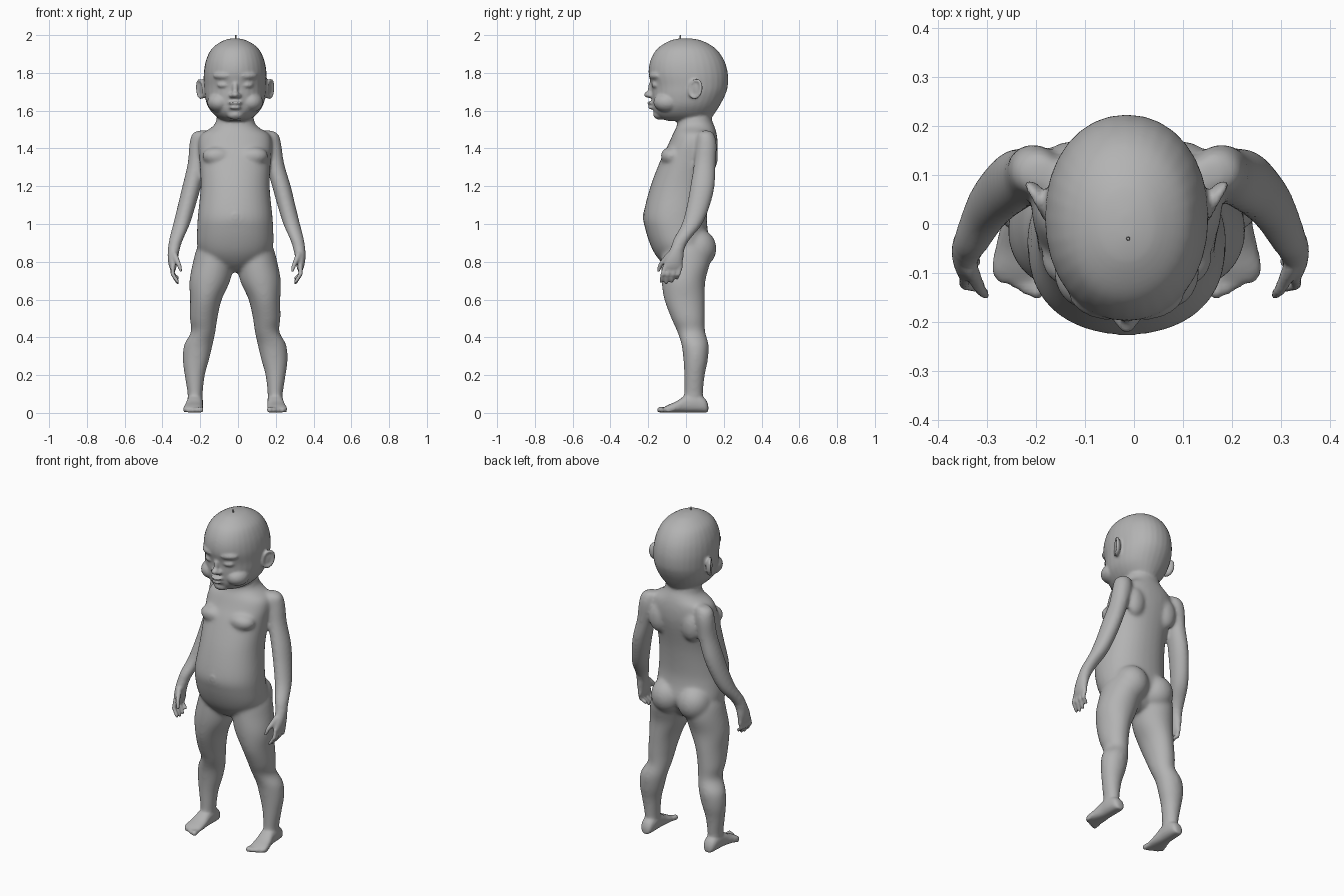
import bpy, bmesh, math
from mathutils import Vector, Matrix

if "Cube" in bpy.data.objects:
    bpy.data.objects.remove(bpy.data.objects["Cube"])

MID = -0.015          # body midline
SIDES = (-1, 1)

skin = bpy.data.materials.new("plain grey")
skin.use_nodes = True
GREY = (0.45, 0.45, 0.45, 1)
skin.diffuse_color = GREY
skin.node_tree.nodes["Principled BSDF"].inputs["Base Color"].default_value = GREY

# Small spike on the crown
bpy.ops.mesh.primitive_cone_add(vertices=8, radius1=.005, radius2=.003, depth=.03,
                                location=(-.012, -.03, 1.985))
spike = bpy.context.object
spike.name = "crown_spike"
spike.data.materials.append(skin)

# One unit ball, copied wherever a rounded form is needed
ball = bmesh.new()
bmesh.ops.create_icosphere(ball, subdivisions=3, radius=1)
ball_verts = [v.co.copy() for v in ball.verts]
ball_faces = [[v.index for v in f.verts] for f in ball.faces]
ball.free()

verts, faces = [], []


def spline(rows, steps=5):
    """Smoothly interpolate rows of numbers."""
    rows = [Vector(r) for r in rows]
    out = []
    for i in range(len(rows) - 1):
        a, b = rows[max(i - 1, 0)], rows[i]
        c, d = rows[i + 1], rows[min(i + 2, len(rows) - 1)]
        for k in range(steps):
            t = k / steps
            out.append(b + (c - a) * (t / 2) + (a * 2 - b * 5 + c * 4 - d) * (t * t / 2)
                       + (b * 3 - a - c * 3 + d) * (t ** 3 / 2))
    return out + [rows[-1]]


def loft(rows, along="Z", power=2.0, n=32):
    """Rows of (position along axis, centre u, centre v, radius u, radius v)."""
    base = len(verts)
    rings = spline(rows)
    for p, u, v, ru, rv in rings:
        for k in range(n):
            t = math.tau * k / n
            c, s = math.cos(t), math.sin(t)
            du = math.copysign(abs(c) ** (2 / power), c) * ru
            dv = math.copysign(abs(s) ** (2 / power), s) * rv
            verts.append((u + du, v + dv, p) if along == "Z" else (u + du, p, v + dv))
    for r in range(len(rings) - 1):
        a = base + r * n
        for k in range(n):
            j = (k + 1) % n
            faces.append((a + k, a + j, a + n + j, a + n + k))
    faces.append(list(range(base + n - 1, base - 1, -1)))
    faces.append(list(range(len(verts) - n, len(verts))))


def profile(rows, power):
    """Rows of (z, half width, front y, back y) on the midline."""
    loft([(z, MID, (f + b) / 2, w, (b - f) / 2) for z, w, f, b in rows], "Z", power)


def blob(centre, radii, turn=0.0):
    m = Matrix.Translation(centre) @ Matrix.Rotation(turn, 4, "Z") @ Matrix.Diagonal((*radii, 1))
    base = len(verts)
    verts.extend(m @ v for v in ball_verts)
    faces.extend([base + i for i in f] for f in ball_faces)


def chain(start, end, r0, r1, count=6):
    """Tapering finger made from overlapping balls."""
    for k in range(count):
        t = k / (count - 1)
        r = r0 + (r1 - r0) * t
        blob(Vector(start).lerp(Vector(end), t), (r, r, r))


# Torso and neck
profile([(1.62, .09, -.03, .13), (1.55, .1, -.045, .138), (1.515, .12, -.05, .152),
         (1.475, .18, -.07, .163), (1.42, .195, -.095, .168), (1.35, .19, -.13, .162),
         (1.2, .183, -.188, .13), (1.05, .197, -.225, .112), (.97, .202, -.215, .115),
         (.88, .2, -.185, .13), (.82, .165, -.15, .1), (.77, .09, -.1, .07),
         (.745, .03, -.05, .03)], 2.2)
# Head
profile([(1.983, .015, -.03, .02), (1.97, .065, -.085, .085), (1.93, .122, -.15, .155),
         (1.87, .153, -.187, .2), (1.8, .166, -.198, .221), (1.73, .165, -.184, .221),
         (1.68, .161, -.182, .206), (1.63, .148, -.178, .18), (1.59, .122, -.168, .155),
         (1.56, .088, -.14, .132), (1.545, .05, -.09, .1)], 2.1)
# Nose, lips and chin
blob((MID, -.186, 1.715), (.016, .016, .04))
blob((MID, -.196, 1.685), (.021, .027, .018))
blob((MID, -.182, 1.641), (.038, .024, .010))
blob((MID, -.180, 1.617), (.032, .023, .010))
blob((MID, -.140, 1.58), (.045, .034, .028))
# Navel rim
for k in range(8):
    t = math.tau * k / 8
    blob((MID + .013 * math.cos(t), -.221, 1.04 + .015 * math.sin(t)), (.007, .008, .007))

for s in SIDES:
    def at(a, y, z):
        return (MID + s * a, y, z)

    # Face: cheeks, brows, closed eyelids, nostrils
    blob(at(.082, -.098, 1.645), (.066, .075, .055))
    blob(at(.06, -.158, 1.785), (.06, .034, .024), s * .35)
    blob(at(.066, -.163, 1.735), (.031, .018, .015), s * .35)
    blob(at(.02, -.186, 1.68), (.012, .018, .012))
    # Ear: thin shell with raised rim
    flare = Matrix.Translation(at(.176, .055, 1.715)) @ Matrix.Rotation(-s * .5, 4, "Z")
    blob(flare.translation, (.012, .034, .05), -s * .5)
    for k in range(20):
        t = math.tau * k / 20
        rim = flare @ Vector((s * .01, .034 * math.cos(t) + .006 * math.sin(t), .047 * math.sin(t)))
        blob(rim, (.009, .009, .009))
    # Chest, shoulder blade and buttock
    blob(at(.095, -.075, 1.36), (.08, .06, .05))
    blob(at(.11, .125, 1.36), (.06, .045, .09))
    blob(at(.088, .062, .87), (.098, .1, .105))
    # Leg
    loft([(z, MID + s * a, (f + b) / 2, r, (b - f) / 2) for z, a, r, f, b in (
        (.92, .11, .06, -.08, .08), (.87, .113, .09, -.12, .12), (.8, .116, .107, -.13, .128),
        (.7, .134, .108, -.13, .103), (.6, .155, .084, -.115, .1), (.5, .167, .073, -.078, .1),
        (.43, .169, .065, -.047, .102), (.36, .195, .076, -.024, .12), (.28, .208, .07, -.014, .116),
        (.2, .214, .054, -.01, .1), (.1, .212, .04, -.01, .09), (.04, .212, .038, -.01, .09))])
    # Foot and toes
    loft([(y, MID + s * a, h / 2 + .002, w, h / 2) for y, a, w, h in (
        (.118, .21, .018, .04), (.1, .211, .035, .075), (.05, .212, .042, .1), (0, .214, .043, .092),
        (-.05, .219, .049, .06), (-.095, .223, .052, .04), (-.12, .22, .042, .026))], "Y", 2.4)
    for k in range(5):
        r = .0165 - .0016 * k
        a, y = .183 + .0205 * k, -.137 + .006 * k + .0012 * k * k
        chain(at(a, y + .03, .019), at(a, y, r), r * .8, r, 4)

    # Arm, spread a little wider on the left
    def wide(z):
        return .015 * min(1, max(0, (1.45 - z) / .25)) if s > 0 else 0

    loft([(z, MID + s * a + wide(z), y, rx, ry) for z, a, y, rx, ry in (
        (1.495, .17, .105, .025, .025), (1.475, .183, .105, .047, .045), (1.42, .19, .108, .053, .055),
        (1.32, .202, .1, .05, .058), (1.2, .23, .087, .05, .065), (1.1, .256, .066, .048, .062),
        (1.0, .284, .032, .045, .055), (.92, .312, -.022, .038, .045), (.87, .324, -.045, .032, .038),
        (.82, .33, -.06, .027, .046), (.775, .33, -.07, .02, .049), (.75, .328, -.072, .01, .035))])
    # Fingers and thumb
    off = wide(0)
    for k in range(4):
        y = -.112 + .028 * k
        knuckle = at(.332 + off, y - .012, .735)
        chain(at(.33 + off, y, .775), knuckle, .0125, .0115)
        chain(knuckle, at(.305 + off, y - .02, .69 + .006 * (k - 1) ** 2), .0115, .010)
    thumb = at(.298 + off, -.135, .785)
    chain(at(.32 + off, -.09, .835), thumb, .017, .013)
    chain(thumb, at(.288 + off, -.145, .755), .013, .010, 4)

# Fuse the parts into one skin
raw = bpy.data.meshes.new("body_parts")
raw.from_pydata(verts, [], faces)
source = bpy.data.objects.new("body_parts", raw)
bpy.context.collection.objects.link(source)
remesh = source.modifiers.new("fuse", "REMESH")
remesh.mode = "VOXEL"
remesh.voxel_size = .0075
fused = bpy.data.meshes.new_from_object(source.evaluated_get(bpy.context.evaluated_depsgraph_get()))
bpy.data.objects.remove(source)

body = bpy.data.objects.new("body", fused)
bpy.context.collection.objects.link(body)
fused.materials.clear()
fused.materials.append(skin)
fused.shade_smooth()


def is_soft(p):
    """Trunk and limbs, but not the hands or navel."""
    hand = .5 < p.z < .88 and abs(p.x) > .27
    navel = p.y < -.18 and math.hypot(p.x - MID, p.z - 1.04) < .045
    return .1 < p.z < 1.53 and not hand and not navel


# Soften trunk and limbs strongly, face, hands and feet lightly
group = body.vertex_groups.new(name="soft")
group.add([v.index for v in fused.vertices if is_soft(v.co)], 1, "REPLACE")
strong = body.modifiers.new("soften trunk", "SMOOTH")
strong.vertex_group, strong.factor, strong.iterations = "soft", .5, 25
light = body.modifiers.new("soften all", "SMOOTH")
light.factor, light.iterations = .5, 3
